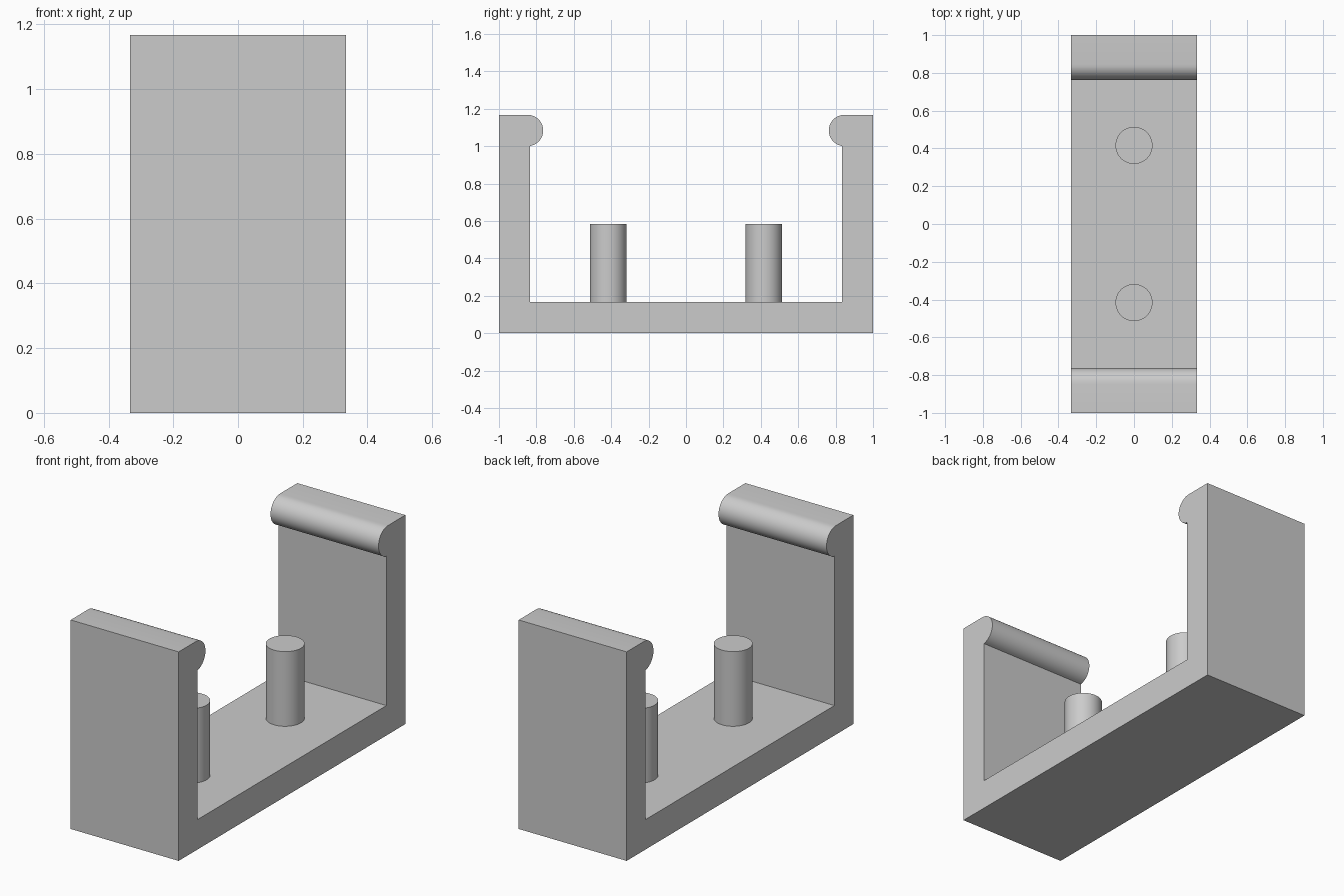
import bpy
import bmesh
from math import sin, cos, pi, radians

cube = bpy.data.objects.get("Cube")
if cube:
    bpy.data.objects.remove(cube, do_unlink=True)

WIDTH = 0.667        # along x
HEIGHT = 1.167
THICK = 0.167        # floor and walls
LIP_R = THICK / 2
LIP_Y = 0.847        # centre of the rounded lip
PIN_Y, PIN_R, PIN_TOP = 0.416, 0.098, 0.584

grey = bpy.data.materials.new("light grey")
grey.use_nodes = True
colour = (0.6, 0.6, 0.6, 1)
grey.diffuse_color = colour
grey.node_tree.nodes["Principled BSDF"].inputs["Base Color"].default_value = colour


def finish(obj, name):
    obj.name = name
    obj.data.materials.clear()
    obj.data.materials.append(grey)
    bpy.ops.object.select_all(action='DESELECT')
    obj.select_set(True)
    bpy.context.view_layer.objects.active = obj
    bpy.ops.object.shade_smooth_by_angle(angle=radians(30))


# U-shaped clip: half profile (y, z) from inner floor corner to outer foot
inner = 1 - THICK
half = [(inner, THICK)]
start = math_start = -pi / 2
steps = 32
for i in range(steps + 1):
    a = -pi / 2 - pi * i / steps
    y, z = LIP_Y + LIP_R * cos(a), HEIGHT - LIP_R + LIP_R * sin(a)
    # the lip begins where it leaves the wall
    if i == 0:
        z += LIP_R - (LIP_R ** 2 - (LIP_Y - inner) ** 2) ** 0.5
    if y < inner or i == 0 or i == steps:
        half.append((min(y, inner) if i == 0 else y, z))
half += [(1, HEIGHT), (1, 0)]
profile = half + [(-y, z) for y, z in reversed(half)]

bm = bmesh.new()
face = bm.faces.new([bm.verts.new((-WIDTH / 2, y, z)) for y, z in profile])
side = bmesh.ops.extrude_face_region(bm, geom=[face])
bmesh.ops.translate(bm, vec=(WIDTH, 0, 0),
                    verts=[g for g in side["geom"] if isinstance(g, bmesh.types.BMVert)])
bmesh.ops.recalc_face_normals(bm, faces=bm.faces)
mesh = bpy.data.meshes.new("clip_body")
bm.to_mesh(mesh)
bm.free()
body = bpy.data.objects.new("clip_body", mesh)
bpy.context.collection.objects.link(body)
finish(body, "clip_body")

# Two round pins standing on the floor
for name, sign in (("front_pin", -1), ("back_pin", 1)):
    bpy.ops.mesh.primitive_cylinder_add(
        vertices=64, radius=PIN_R, depth=PIN_TOP - THICK,
        location=(0, sign * PIN_Y, (PIN_TOP + THICK) / 2))
    finish(bpy.context.object, name)
